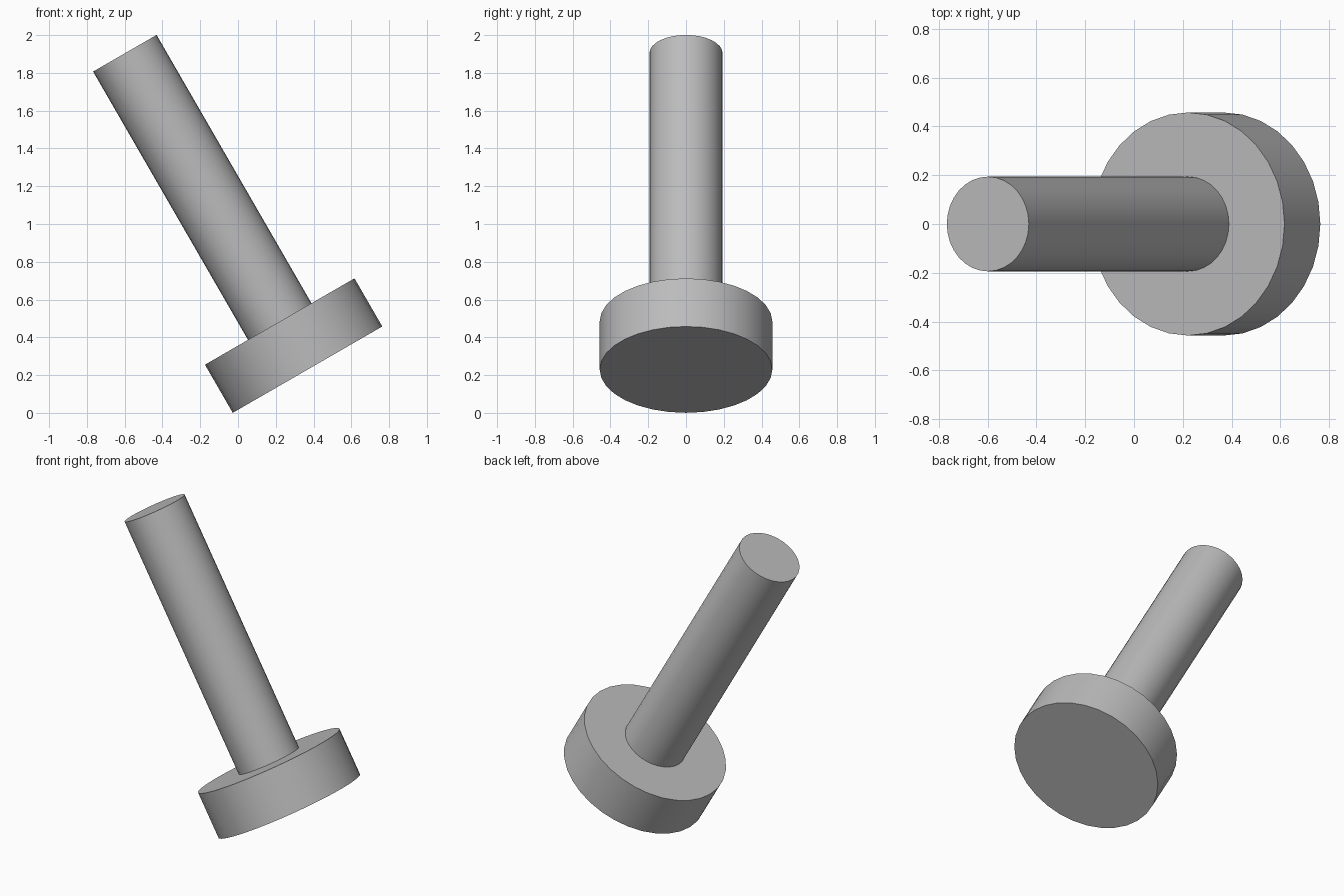
import bpy
import math
from mathutils import Matrix, Vector

cube = bpy.data.objects.get("Cube")
if cube:
    bpy.data.objects.remove(cube, do_unlink=True)

# Single plain grey
grey = bpy.data.materials.new("plain grey")
grey.use_nodes = True
colour = (0.5, 0.5, 0.5, 1)
grey.diffuse_color = colour
grey.node_tree.nodes["Principled BSDF"].inputs["Base Color"].default_value = colour

# Leaning axis shared by both parts, starting at the centre of the head's face
TILT = math.radians(-30)
BASE = Vector((0.368, 0, 0.229))
AXIS = Matrix.Rotation(TILT, 3, 'Y') @ Vector((0, 0, 1))


def cylinder(name, radius, start, end):
    """Cylinder between two distances along the leaning axis."""
    bpy.ops.mesh.primitive_cylinder_add(
        vertices=32, radius=radius, depth=end - start,
        location=BASE + AXIS * (start + end) / 2, rotation=(0, TILT, 0))
    obj = bpy.context.object
    obj.name = name
    obj.data.materials.append(grey)
    bpy.ops.object.shade_smooth_by_angle(angle=math.radians(30))
    return obj


# Wide round head and long shank
cylinder("head", 0.457, 0, 0.294)
cylinder("shank", 0.194, 0.294, 1.934)
